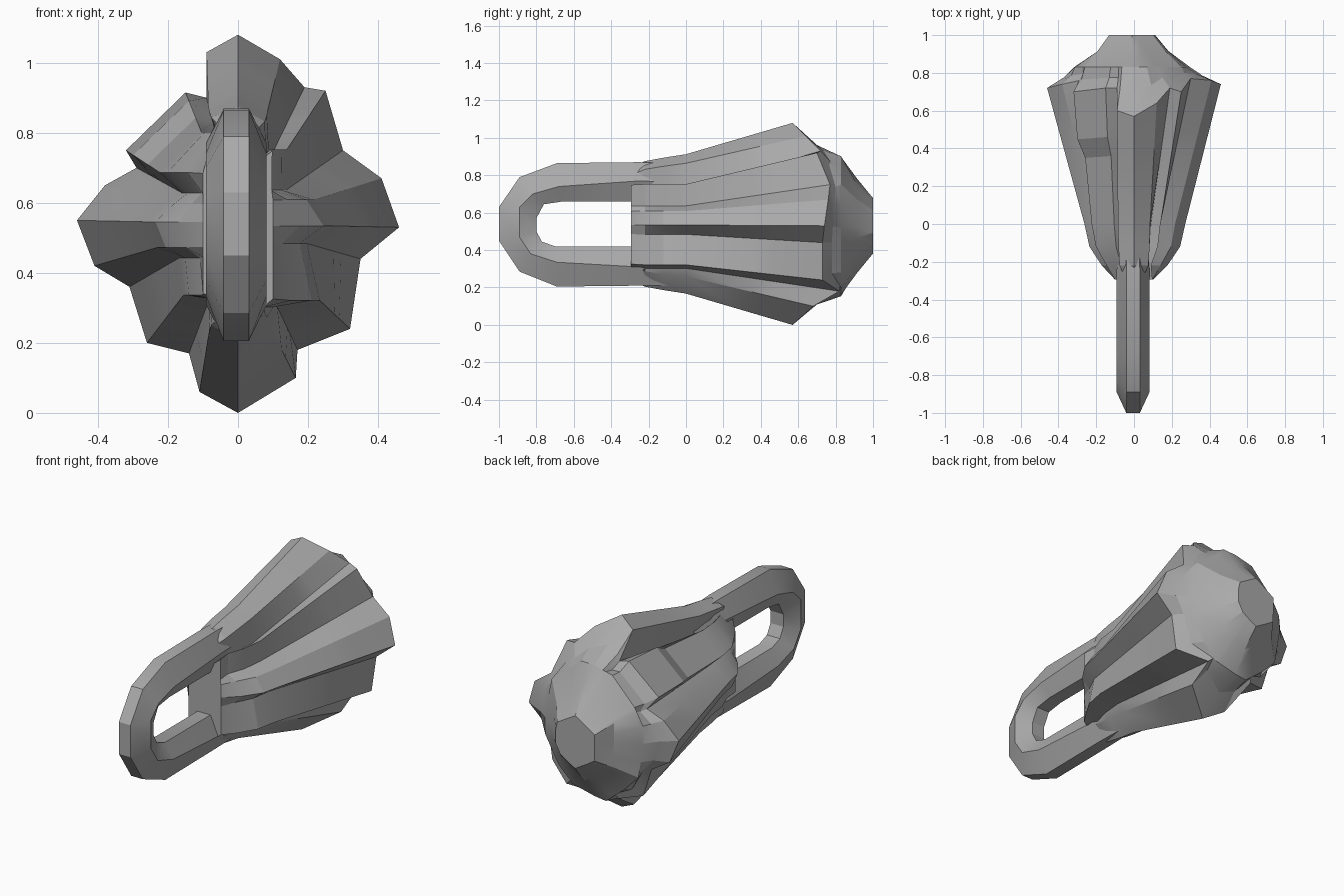
import bpy, bmesh, math

cube = bpy.data.objects.get("Cube")
if cube:
    bpy.data.objects.remove(cube)

grey = bpy.data.materials.new("stone_grey")
grey.use_nodes = True
COLOUR = (0.4, 0.4, 0.4, 1)
grey.diffuse_color = COLOUR
grey.node_tree.nodes["Principled BSDF"].inputs["Base Color"].default_value = COLOUR
CZ = 0.54


def loft(name, rings, angle):
    """Bridge closed rings of equal length, cap both ends."""
    bm = bmesh.new()
    loops = [[bm.verts.new(p) for p in ring] for ring in rings]
    for a, b in zip(loops, loops[1:]):
        for i in range(len(a)):
            j = (i + 1) % len(a)
            bm.faces.new((a[i], a[j], b[j], b[i]))
    bm.faces.new(loops[0])
    bm.faces.new(loops[-1])
    bmesh.ops.recalc_face_normals(bm, faces=bm.faces)
    mesh = bpy.data.meshes.new(name)
    bm.to_mesh(mesh)
    bm.free()
    mesh.materials.append(grey)
    obj = bpy.data.objects.new(name, mesh)
    bpy.context.collection.objects.link(obj)
    bpy.ops.object.select_all(action='DESELECT')
    obj.select_set(True)
    bpy.context.view_layer.objects.active = obj
    bpy.ops.object.shade_smooth_by_angle(angle=math.radians(angle))


# Lobed rim of the head: x, z, y, shrink factor at mid length
rim = [(0, 1.08, .57, .69), (.12, 1.01, .64, .69), (.19, .93, .72, .47),
       (.25, .92, .7, .56), (.3, .75, .77, .46), (.41, .67, .76, .53),
       (.46, .53, .74, .59), (.35, .44, .73, .56), (.32, .24, .73, .73),
       (.17, .18, .82, .66), (.165, .1, .68, .64), (0, 0, .57, .69),
       (-.11, .06, .62, .67), (-.14, .17, .8, .58), (-.26, .2, .75, .6),
       (-.31, .36, .75, .54), (-.41, .42, .73, .56), (-.46, .55, .72, .57),
       (-.38, .65, .74, .53), (-.29, .7, .76, .55), (-.32, .75, .7, .7),
       (-.15, .915, .72, .7), (-.09, .9, .72, .6), (-.09, 1.03, .6, .69)]


def is_ridge(x, z):
    return abs(x) < .17 and abs(z - CZ) > .42


def mid_point(x, z, f):
    kx = .085 / max(abs(x), .085) if is_ridge(x, z) else f
    return x * kx, 0, CZ + (z - CZ) * f


def neck_ring(y, sx, sz, ridge_x, ridge_z):
    ring = []
    for x, z, _, f in rim:
        mx, _, mz = mid_point(x, z, f)
        kx, kz = (ridge_x, ridge_z) if is_ridge(x, z) else (sx, sz)
        ring.append((mx * kx, y, CZ + (mz - CZ) * kz))
    return ring


def flank_ring(t, lump):
    """Ring between mid length and rim; lump swells the upper right lobe."""
    ring = []
    for x, z, y, f in rim:
        mx, _, mz = mid_point(x, z, f)
        s = lump if x < -.1 and z > .72 else 1
        ring.append(((mx + (x - mx) * t) * s, y * t, CZ + (mz + (z - mz) * t - CZ) * s))
    return ring


def back_ring(y, cx, rx, rz, sides, spin):
    """Many-sided ring, so that the rounded back has broad flat facets."""
    ring = []
    step = math.tau / sides
    for x, z, _, _ in rim:
        a = math.atan2(z - CZ, x)
        r = math.cos(step / 2) / math.cos((a + spin) % step - step / 2)
        ring.append((cx + rx * r * math.cos(a), y, .53 + rz * r * math.sin(a)))
    return ring


# The neck starts as an upright block, its sides flat
front_block = [(max(-.1, min(.1, x)), y, z) for x, y, z in neck_ring(-.295, .7, .98, .5, .8)]
rim_ring = [(x, y, z) for x, z, y, _ in rim]
shoulder = back_ring(.83, -.01, .325, .39, 8, .2)

# Hollow between the rim and the shoulder
hollow = []
for (x, y, z), (u, v, w) in zip(rim_ring, shoulder):
    hollow.append(((x + u) * .48, (y + v) / 2, CZ + (z + w - 2 * CZ) * .47))

# Fluted head
loft("fluted_head", [
    front_block,
    neck_ring(-.22, .65, 1, .9, .9),
    neck_ring(-.12, .9, 1, .97, .95),
    [mid_point(x, z, f) for x, z, _, f in rim],
    flank_ring(.5, .95),
    flank_ring(.64, 1.05),
    rim_ring,
    hollow,
    shoulder,
    back_ring(.915, -.005, .215, .255, 6, .5),
    back_ring(1, -.01, .14, .15, 6, .5),
], 18)

# Hanging loop: outer, widest and inner outlines in y, z
outer = [(.02, .86), (-.25, .87), (-.69, .865), (-.89, .79), (-1, .63),
         (-1, .45), (-.89, .285), (-.69, .205), (-.25, .21), (.02, .21)]
wide = [(.02, .76), (-.25, .77), (-.68, .74), (-.82, .7), (-.89, .63),
        (-.89, .47), (-.83, .38), (-.69, .335), (-.25, .31), (.02, .32)]
inner = [(.02, .66), (-.25, .66), (-.66, .66), (-.76, .645), (-.8, .57),
         (-.8, .5), (-.77, .445), (-.7, .42), (-.25, .42), (.02, .42)]
sections = []
for o, w, i in zip(outer, wide, inner):
    taper = .8 if o[0] > 0 else 1
    half = [(.036, o), (.087, w), (.04, i)]
    pairs = half + [(-x, p) for x, p in reversed(half)]
    sections.append([(x * taper - .005, *p) for x, p in pairs])
loft("hanging_loop", sections, 25)
